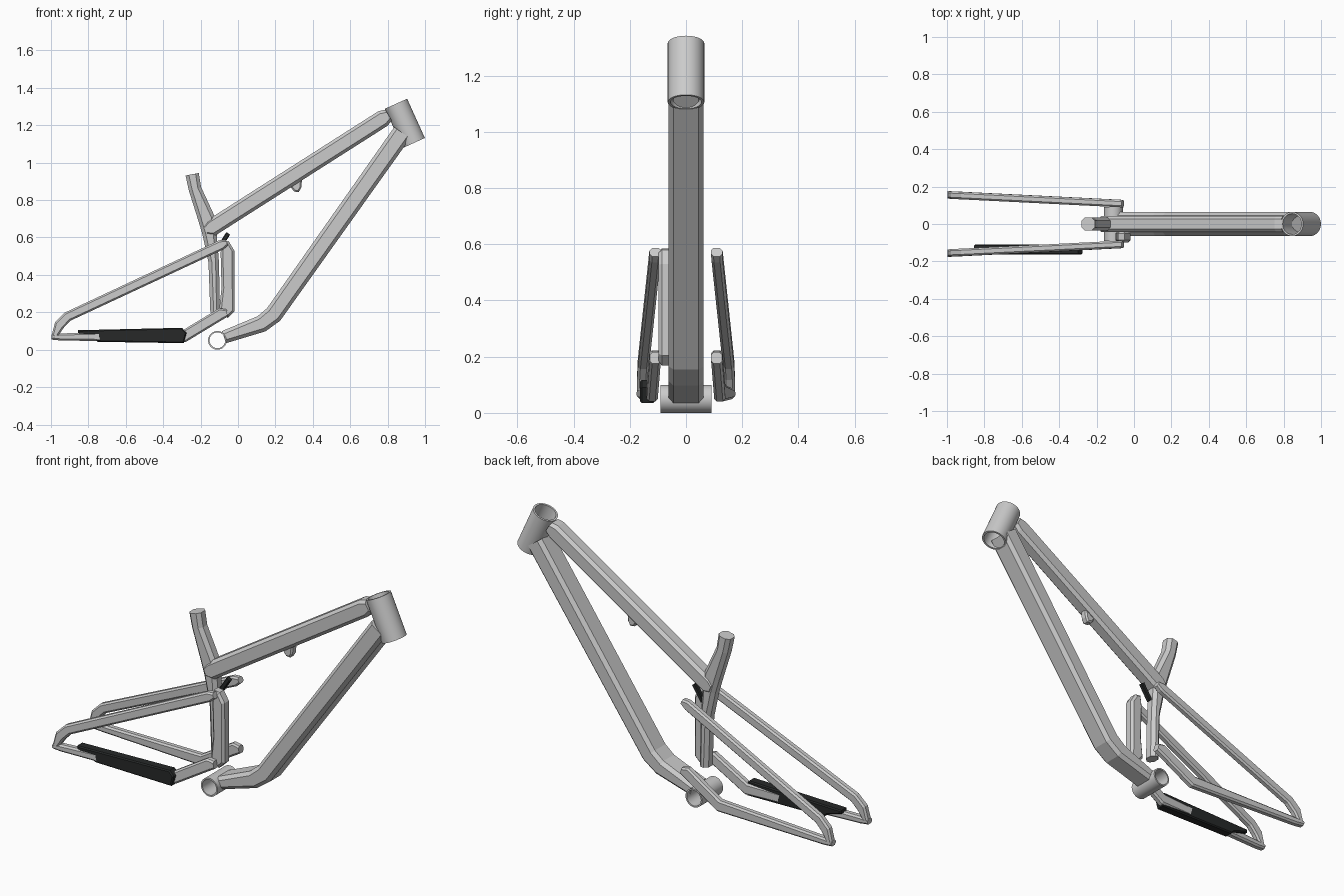
import bpy, bmesh, math
from mathutils import Vector, Matrix

if "Cube" in bpy.data.objects:
    bpy.data.objects.remove(bpy.data.objects["Cube"])

dark = bpy.data.materials.new("dark_rubber")
dark.diffuse_color = (0.02, 0.022, 0.022, 1)
dark.use_nodes = True
dark.node_tree.nodes["Principled BSDF"].inputs["Base Color"].default_value = dark.diffuse_color


def finish(name, bm, mat=None, smooth=False):
    bmesh.ops.recalc_face_normals(bm, faces=bm.faces)
    me = bpy.data.meshes.new(name)
    bm.to_mesh(me)
    bm.free()
    ob = bpy.data.objects.new(name, me)
    bpy.context.collection.objects.link(ob)
    if mat:
        me.materials.append(mat)
    if smooth:
        bpy.context.view_layer.objects.active = ob
        ob.select_set(True)
        bpy.ops.object.shade_smooth_by_angle(angle=math.radians(40))
        ob.select_set(False)
    return ob


def sweep(name, path, half_w, chamfer, y_of=lambda x: 0.0, mat=None):
    """Chamfered box section along (x, z, half height) points, mitred at bends."""
    bm = bmesh.new()
    pts = [Vector((x, 0, z)) for x, z, _ in path]
    rings = []
    for i, p in enumerate(pts):
        a = (p - pts[i - 1]).normalized() if i else None
        b = (pts[i + 1] - p).normalized() if i < len(pts) - 1 else None
        a, b = a or b, b or a
        t = (a + b).normalized()
        n = Vector((-t.z, 0, t.x))
        h = path[i][2]
        k = 1 / max(0.6, t.dot(a))
        c = min(chamfer, h * 0.7)
        w = half_w
        sec = [(w, h - c), (w - c, h), (c - w, h), (-w, h - c),
               (-w, c - h), (c - w, -h), (w - c, -h), (w, c - h)]
        rings.append([bm.verts.new(p + n * v * k + Vector((0, u + y_of(p.x), 0)))
                      for u, v in sec])
    for r, s in zip(rings, rings[1:]):
        for j in range(8):
            bm.faces.new((r[j], r[j - 1], s[j - 1], s[j]))
    bm.faces.new(rings[0])
    bm.faces.new(rings[-1])
    return finish(name, bm, mat)


def plate(name, outline, y0, y1, bevel=0.0, mat=None):
    """Outline in x and z, extruded along y."""
    bm = bmesh.new()
    f = bm.faces.new([bm.verts.new((x, y0, z)) for x, z in outline])
    new = bmesh.ops.extrude_face_region(bm, geom=[f])["geom"]
    bmesh.ops.translate(bm, vec=(0, y1 - y0, 0),
                        verts=[v for v in new if isinstance(v, bmesh.types.BMVert)])
    if bevel:
        rim = [e for e in bm.edges if abs(e.verts[0].co.y - e.verts[1].co.y) < 1e-5]
        bmesh.ops.bevel(bm, geom=rim, offset=bevel, segments=1, affect='EDGES')
    return finish(name, bm, mat)


def ring_tube(name, a, b, r_out, r_in, n=40):
    """Hollow round tube from a to b."""
    a, b = Vector(a), Vector(b)
    q = (b - a).to_track_quat('Z', 'Y')
    bm = bmesh.new()
    loops = [[bm.verts.new(o + q @ Vector((r * math.cos(k * math.tau / n),
                                           r * math.sin(k * math.tau / n), 0)))
              for k in range(n)]
             for o, r in ((a, r_out), (b, r_out), (b, r_in), (a, r_in))]
    for i in range(4):
        r, s = loops[i], loops[(i + 1) % 4]
        for k in range(n):
            bm.faces.new((r[k - 1], r[k], s[k], s[k - 1]))
    return finish(name, bm, smooth=True)


# Head tube and bottom bracket shell
ring_tube("head_tube", (0.94, 0, 1.105), (0.845, 0, 1.315), 0.065, 0.055)
ring_tube("bottom_bracket_shell", (-0.11, -0.09, 0.05), (-0.11, 0.09, 0.05), 0.05, 0.042)

# Main front tubes
sweep("down_tube", [(-0.075, 0.067, 0.034), (0.125, 0.138, 0.045),
                    (0.19, 0.188, 0.048), (0.878, 1.16, 0.052)], 0.063, 0.018)
sweep("top_tube", [(-0.172, 0.64, 0.03), (-0.145, 0.65, 0.046),
                   (0.775, 1.236, 0.046), (0.805, 1.254, 0.034)], 0.042, 0.016)
plate("tube_hanger", [(0.27, 0.89), (0.285, 0.865), (0.30, 0.845), (0.325, 0.843),
                      (0.338, 0.865), (0.345, 0.935)], -0.022, 0.022, 0.008)

# Seat tube, curved and tapering
sweep("seat_tube", [(-0.245, 0.938, 0.036), (-0.23, 0.86, 0.034), (-0.168, 0.70, 0.045),
                    (-0.152, 0.62, 0.038), (-0.13, 0.47, 0.028),
                    (-0.122, 0.20, 0.026)], 0.036, 0.018)

# Shock link beside the seat tube and its dark pin
plate("shock_link", [(-0.085, 0.585), (-0.05, 0.58), (-0.02, 0.53), (-0.018, 0.205),
                     (-0.055, 0.168), (-0.1, 0.22), (-0.088, 0.33), (-0.093, 0.52)],
      -0.098, -0.038, 0.012)
sweep("shock_pin", [(-0.105, 0.54, 0.012), (-0.052, 0.622, 0.012)], 0.012, 0.004, mat=dark)


# Rear stays, splayed outward and mirrored
def splay(x):
    return -0.109 + 0.05 * (x + 0.06)


stays = [
    sweep("seat_stay", [(-0.06, 0.572, 0.016), (-0.09, 0.56, 0.027), (-0.91, 0.177, 0.026),
                        (-0.955, 0.132, 0.027), (-0.982, 0.07, 0.016)], 0.02, 0.009, splay),
    sweep("chain_stay", [(-0.996, 0.068, 0.014), (-0.95, 0.068, 0.019), (-0.288, 0.072, 0.031),
                         (-0.09, 0.192, 0.031), (-0.058, 0.196, 0.02)], 0.02, 0.009, splay),
]
for ob in stays:
    m = ob.modifiers.new("mirror", 'MIRROR')
    m.use_axis = (False, True, False)

# Dark guard around the chain side stay
plate("chain_stay_guard", [(-0.855, 0.104), (-0.30, 0.117), (-0.275, 0.09), (-0.29, 0.035),
                           (-0.75, 0.042), (-0.77, 0.06), (-0.855, 0.085)],
      -0.163, -0.11, 0.006, dark)
